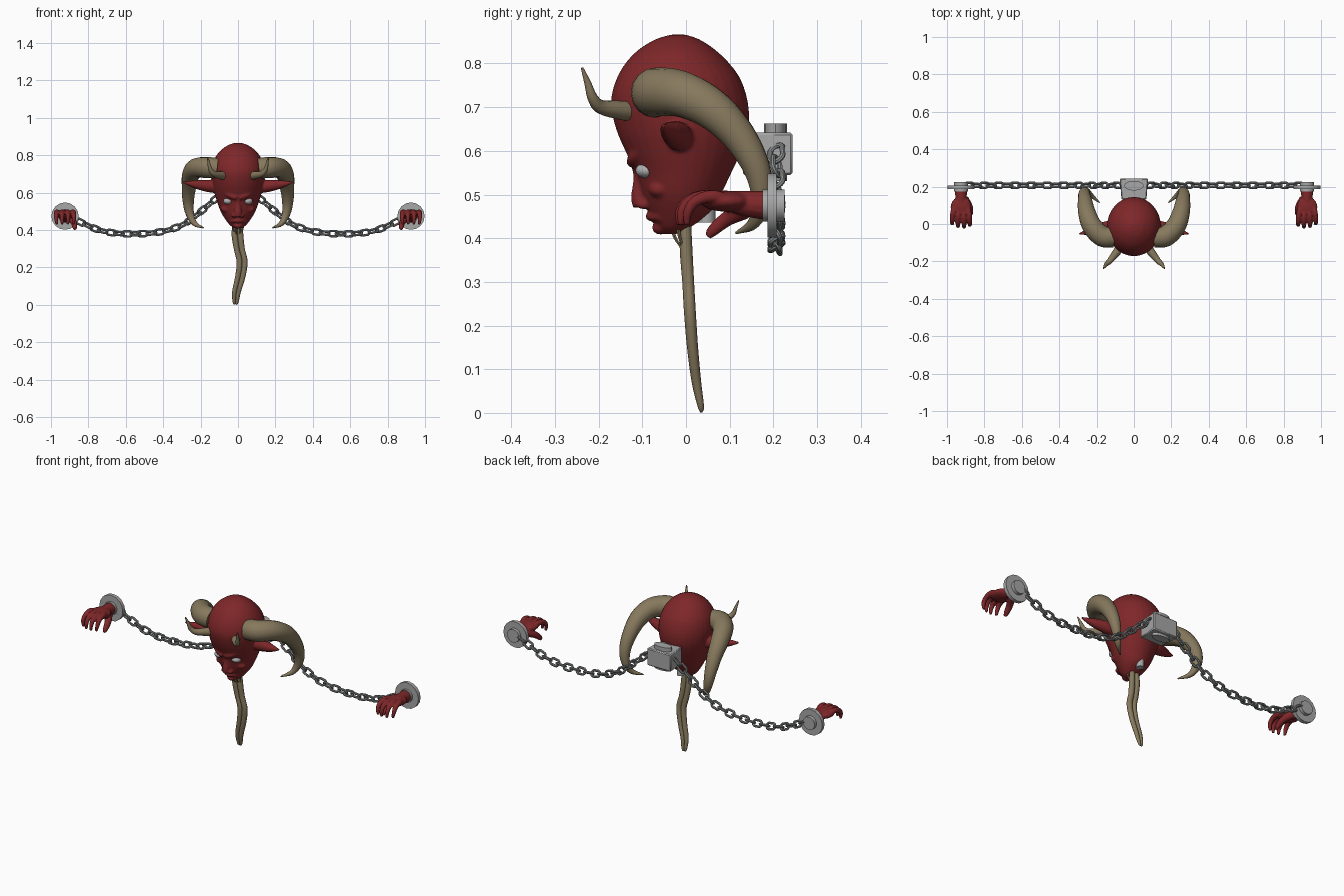
import bpy, bmesh, math
from mathutils import Vector, Matrix

if "Cube" in bpy.data.objects:
    bpy.data.objects.remove(bpy.data.objects["Cube"])


def material(name, rgb):
    m = bpy.data.materials.new(name)
    m.use_nodes = True
    m.diffuse_color = (*rgb, 1)
    m.node_tree.nodes["Principled BSDF"].inputs["Base Color"].default_value = (*rgb, 1)
    return m


RED = material("red skin", (0.21, 0.02, 0.022))
HORN = material("tan horn", (0.24, 0.19, 0.11))
METAL = material("grey metal", (0.39, 0.39, 0.39))
CHAIN = material("chain grey", (0.27, 0.28, 0.28))
EYE = material("pale eye", (0.42, 0.42, 0.42))


def smooth_path(pts, steps=5):
    """Catmull-Rom interpolation of points of any dimension."""
    p = [Vector(q) for q in pts]
    p = [2 * p[0] - p[1]] + p + [2 * p[-1] - p[-2]]
    out = []
    for a, b, c, d in zip(p, p[1:], p[2:], p[3:]):
        for i in range(steps):
            t = i / steps
            out.append(0.5 * (2 * b + (c - a) * t + (2 * a - 5 * b + 4 * c - d) * t**2
                              + (3 * b - a - 3 * c + d) * t**3))
    return out + [p[-2]]


def loft(bm, rings, closed=False):
    vs = [[bm.verts.new(v) for v in r] for r in rings]
    n = len(vs[0])
    for a, b in zip(vs, vs[1:] + (vs[:1] if closed else [])):
        for i in range(n):
            j = (i + 1) % n
            bm.faces.new((a[i], a[j], b[j], b[i]))
    if not closed:
        bm.faces.new(vs[0][::-1])
        bm.faces.new(vs[-1])


def tube(bm, pts, sides=12, flat=1.0, start=(0, 0, 1), closed=False):
    """Round tube through (x, y, z, radius) points."""
    path = pts if closed else smooth_path(pts)
    n, rings = Vector(start), []
    for i, p in enumerate(path):
        if closed:
            t = path[(i + 1) % len(path)].xyz - path[i - 1].xyz
        else:
            t = path[min(i + 1, len(path) - 1)].xyz - path[max(i - 1, 0)].xyz
        t.normalize()
        n = (n - t * n.dot(t)).normalized()
        b = t.cross(n)
        r = max(p[3], 0.0015)
        angles = [math.tau * k / sides for k in range(sides)]
        rings.append([p.xyz + n * r * math.cos(a) + b * r * flat * math.sin(a) for a in angles])
    loft(bm, rings, closed)


def ellipsoid(bm, centre, radii):
    mat = Matrix.Translation(centre) @ Matrix.Diagonal((*radii, 1))
    bmesh.ops.create_uvsphere(bm, u_segments=20, v_segments=12, radius=1, matrix=mat)


def cylinder(bm, centre, r, depth, axis="Z", sides=24, squash=1.0):
    rot = Matrix.Rotation(math.pi / 2, 4, "X") if axis == "Y" else Matrix()
    mat = Matrix.Translation(centre) @ rot @ Matrix.Diagonal((1, squash, 1, 1))
    bmesh.ops.create_cone(bm, cap_ends=True, segments=sides, radius1=r, radius2=r,
                          depth=depth, matrix=mat)


def finish(bm, name, mat, mirror=False, voxel=0, bevel=0):
    bmesh.ops.recalc_face_normals(bm, faces=bm.faces)
    me = bpy.data.meshes.new(name)
    bm.to_mesh(me)
    bm.free()
    me.materials.append(mat)
    ob = bpy.data.objects.new(name, me)
    bpy.context.collection.objects.link(ob)
    bpy.ops.object.select_all(action="DESELECT")
    ob.select_set(True)
    bpy.context.view_layer.objects.active = ob
    bpy.ops.object.shade_smooth_by_angle(angle=math.radians(35))
    if voxel:
        rem = ob.modifiers.new("Remesh", "REMESH")
        rem.mode, rem.voxel_size, rem.use_smooth_shade = "VOXEL", voxel, True
        sm = ob.modifiers.new("Smooth", "SMOOTH")
        sm.factor, sm.iterations = 0.5, 4
    if bevel:
        bv = ob.modifiers.new("Bevel", "BEVEL")
        bv.width, bv.segments = bevel, 1
    if mirror:
        ob.modifiers.new("Mirror", "MIRROR")


# Head: skull lofted from (z, front y, back y, half width), face forms fused on
bm = bmesh.new()
skull = [(0.866, -0.035, 0.0, 0.018), (0.853, -0.075, 0.035, 0.055), (0.82, -0.122, 0.08, 0.099),
         (0.77, -0.157, 0.122, 0.131), (0.71, -0.172, 0.142, 0.144), (0.65, -0.16, 0.143, 0.139),
         (0.60, -0.139, 0.127, 0.127), (0.55, -0.115, 0.104, 0.111), (0.50, -0.101, 0.08, 0.093),
         (0.46, -0.085, 0.058, 0.07), (0.425, -0.066, 0.01, 0.042), (0.41, -0.05, -0.02, 0.02)]
rings = []
for z, yf, yb, w in smooth_path(skull, 3):
    rings.append([(w * math.cos(a), (yf + yb) / 2 + (yb - yf) / 2 * math.sin(a), z)
                  for a in (math.tau * k / 32 for k in range(32))])
loft(bm, rings)
tube(bm, [(0, -0.118, 0.59, 0.016), (0, -0.106, 0.545, 0.015), (0, -0.106, 0.495, 0.02),
          (0, -0.103, 0.472, 0.019)])
tube(bm, [(-0.042, -0.06, 0.447, 0.007), (0, -0.082, 0.45, 0.011), (0.042, -0.06, 0.447, 0.007)])
ellipsoid(bm, (0, -0.058, 0.424), (0.024, 0.02, 0.016))
for s in (-1, 1):
    tube(bm, [(s * 0.008, -0.123, 0.572, 0.014), (s * 0.045, -0.114, 0.588, 0.016),
              (s * 0.09, -0.085, 0.613, 0.012)])
    ellipsoid(bm, (s * 0.02, -0.097, 0.477), (0.014, 0.017, 0.011))
    ellipsoid(bm, (s * 0.062, -0.06, 0.512), (0.028, 0.026, 0.02))
    # Pointed ears
    tube(bm, [(s * 0.10, -0.01, 0.62, 0.024), (s * 0.15, -0.018, 0.634, 0.033),
              (s * 0.21, -0.032, 0.642, 0.026), (s * 0.25, -0.043, 0.648, 0.017),
              (s * 0.295, -0.053, 0.657, 0.004)], flat=1.0)
finish(bm, "head", RED, voxel=0.005)

bm = bmesh.new()
ellipsoid(bm, (0.053, -0.09, 0.555), (0.026, 0.026, 0.018))
finish(bm, "eyes", EYE, mirror=True)

# Horns
bm = bmesh.new()
tube(bm, [(0.11, -0.07, 0.73, 0.055), (0.17, -0.065, 0.735, 0.056), (0.225, -0.01, 0.73, 0.053),
          (0.252, 0.06, 0.695, 0.047), (0.262, 0.12, 0.635, 0.039), (0.266, 0.162, 0.56, 0.031),
          (0.258, 0.173, 0.49, 0.023), (0.232, 0.155, 0.435, 0.014),
          (0.185, 0.115, 0.412, 0.003)], sides=16)
finish(bm, "large_horns", HORN, mirror=True)
bm = bmesh.new()
tube(bm, [(0.07, -0.12, 0.69, 0.024), (0.098, -0.158, 0.694, 0.021), (0.128, -0.196, 0.701, 0.016),
          (0.147, -0.214, 0.722, 0.012), (0.155, -0.225, 0.755, 0.008),
          (0.163, -0.238, 0.79, 0.003)])
finish(bm, "small_horns", HORN, mirror=True)

# Long beard of two merged locks, with loose strands at the chin
bm = bmesh.new()
beard = [(0, 0, 0.455, 0.012), (-0.003, 0, 0.38, 0.016), (0.007, 0.005, 0.3, 0.015),
         (0.022, 0.009, 0.23, 0.015), (0.012, 0.015, 0.15, 0.014), (-0.008, 0.024, 0.07, 0.012),
         (-0.013, 0.034, 0.015, 0.008), (-0.015, 0.035, 0.002, 0.003)]
for s in (-1, 1):
    tube(bm, [(x + s * 0.95 * r, y, z, r) for x, y, z, r in beard], start=(1, 0, 0), flat=0.9)
    for w, y in ((0.03, -0.02), (0.015, -0.035)):
        tube(bm, [(s * w, y, 0.435, 0.005), (s * w * 0.8, y * 0.7, 0.4, 0.004),
                  (s * w * 0.5, 0, 0.365, 0.002)], sides=6, start=(1, 0, 0))
finish(bm, "beard", HORN)

# Bracket behind the head and collar below it
bm = bmesh.new()
bmesh.ops.create_cube(bm, size=1, matrix=Matrix.Translation((0, 0.187, 0.593))
                      @ Matrix.Diagonal((0.142, 0.114, 0.097, 1)))
for v in bm.verts:
    v.co.x *= 1.06 if v.co.y > 0.187 else 0.94
finish(bm, "bracket", METAL, bevel=0.005)
bm = bmesh.new()
cylinder(bm, (0, 0.205, 0.597), 0.052, 0.132, sides=16, squash=0.5)
finish(bm, "bracket_pin", METAL)
bm = bmesh.new()
cylinder(bm, (0, 0.047, 0.457), 0.02, 0.042)
finish(bm, "neck_collar", METAL)

# Wrist plates
C = 0.925
bm = bmesh.new()
cylinder(bm, (C, 0.197, 0.475), 0.073, 0.02, "Y", 16)
cylinder(bm, (C, 0.2, 0.475), 0.037, 0.05, "Y", 16)
finish(bm, "wrist_plates", METAL, mirror=True)

# Clawed hands
bm = bmesh.new()
tube(bm, [(C, 0.19, 0.475, 0.034), (C, 0.15, 0.478, 0.031), (C, 0.1, 0.485, 0.024)])
ellipsoid(bm, (C, 0.09, 0.485), (0.056, 0.058, 0.024))
for dx, reach in ((-0.043, 0.006), (-0.015, -0.004), (0.015, 0), (0.043, 0.014)):
    tube(bm, [(C + dx * 0.8, 0.09, 0.487, 0.016), (C + dx, 0.045 + reach, 0.496, 0.015),
              (C + dx * 1.08, 0.008 + reach, 0.485, 0.013),
              (C + dx * 1.1, -0.01 + reach, 0.46, 0.011),
              (C + dx, -0.012 + reach, 0.43, 0.007)], sides=10)
tube(bm, [(C - 0.02, 0.135, 0.465, 0.022), (C - 0.045, 0.095, 0.445, 0.018),
          (C - 0.052, 0.062, 0.418, 0.014), (C - 0.052, 0.05, 0.403, 0.008)], sides=10)
finish(bm, "hands", RED, mirror=True, voxel=0.004)

# Hanging chains: oval links spaced evenly along a sagging path, alternately turned
sag = smooth_path([(0.07, 0.207, 0.61), (0.14, 0.207, 0.55), (0.28, 0.207, 0.438),
                   (0.42, 0.207, 0.39), (0.6, 0.207, 0.38), (0.73, 0.207, 0.397),
                   (0.83, 0.207, 0.437), (0.9, 0.207, 0.47)], 20)
length = sum((b - a).length for a, b in zip(sag, sag[1:]))
pitch = length / 21
bm = bmesh.new()
travelled, link = 0, 0
for a, b in zip(sag, sag[1:]):
    travelled += (b - a).length
    if travelled < (link + 0.5) * pitch:
        continue
    t = (b - a).normalized()
    roll = math.radians(30 + 90 * (link % 2))
    depth = Vector((0, 1, 0))
    across = depth * math.cos(roll) + t.cross(depth) * math.sin(roll)
    oval = []
    for k in range(16):
        ang = math.tau * k / 16
        along = 0.0145 * math.cos(ang) + math.copysign(0.0115, math.cos(ang))
        p = b + t * along + across * 0.0165 * math.sin(ang)
        oval.append(Vector((*p, 0.0065)))
    tube(bm, oval, sides=8, start=t.cross(across), closed=True)
    link += 1
finish(bm, "chains", CHAIN, mirror=True)
